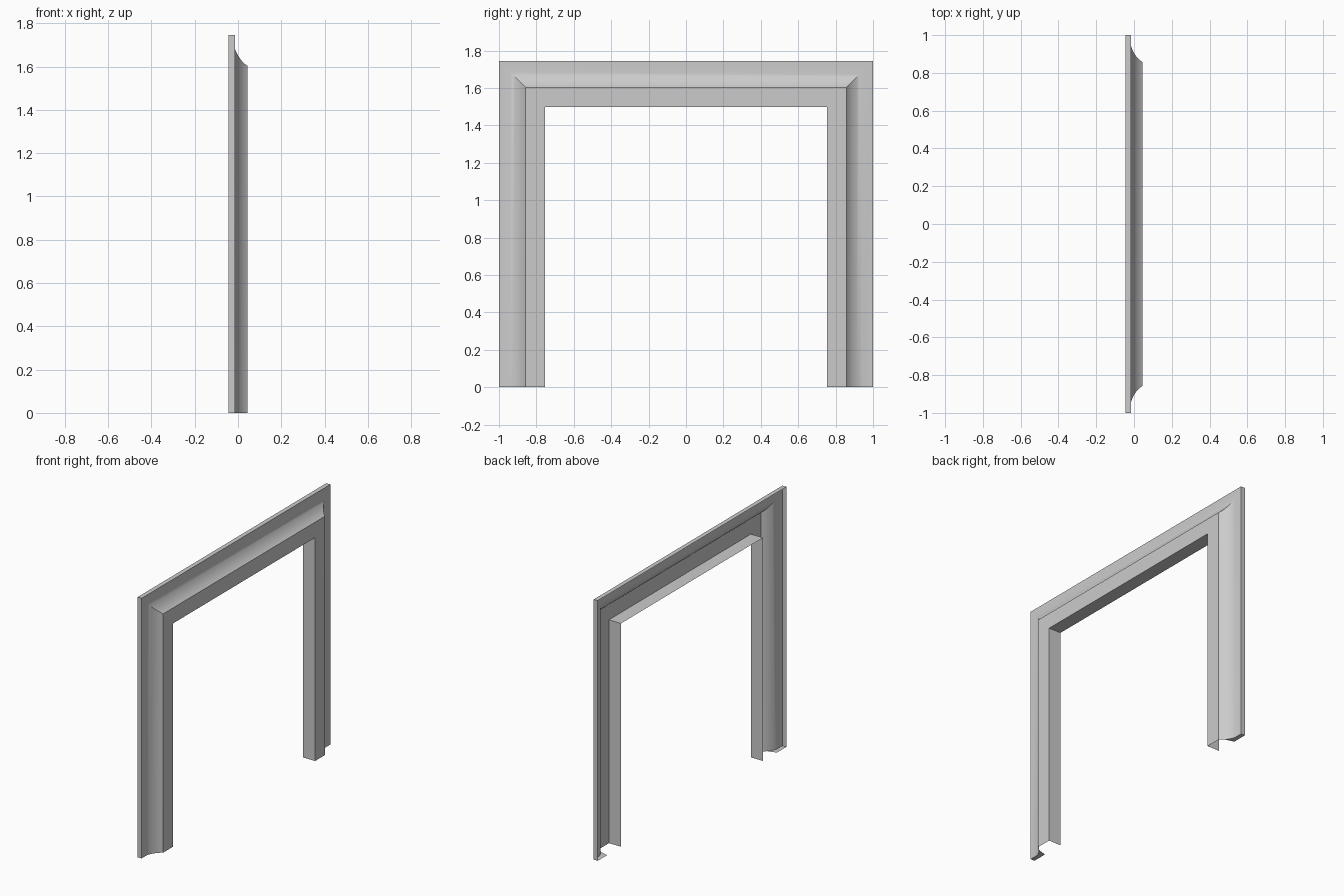
import bpy
import bmesh
import math

cube = bpy.data.objects.get("Cube")
if cube:
    bpy.data.objects.remove(cube, do_unlink=True)

HEIGHT, HALF = 1.745, 1.0
BACK, LIP, FACE = -0.045, -0.015, 0.045

stone = bpy.data.materials.new("light grey")
stone.use_nodes = True
stone.diffuse_color = (0.6, 0.6, 0.6, 1)
stone.node_tree.nodes["Principled BSDF"].inputs["Base Color"].default_value = (0.6, 0.6, 0.6, 1)


def make_object(name, bm):
    mesh = bpy.data.meshes.new(name)
    bm.to_mesh(mesh)
    bm.free()
    mesh.materials.append(stone)
    obj = bpy.data.objects.new(name, mesh)
    bpy.context.collection.objects.link(obj)
    return obj


def cove(steps=8):
    """Concave curve as (inset from the outer edge, depth)."""
    a, c, b = (0.06, LIP), (0.115, 0.003), (0.143, FACE)
    return [tuple((1 - t) ** 2 * p + 2 * t * (1 - t) * q + t * t * r
                  for p, q, r in zip(a, c, b))
            for t in (i / steps for i in range(steps + 1))]


# Moulding section, open at the back: outer lip, cove, front face, inner return
curve = cove()
section = [(0, BACK), (0, LIP)] + curve + [(0.247, FACE), (0.247, BACK)]

# Sweep the section up one jamb, across the lintel and down the other, mitred
bm = bmesh.new()
stations = []
for side, top in ((-1, False), (-1, True), (1, True), (1, False)):
    stations.append([bm.verts.new((x, side * (HALF - d), HEIGHT - d if top else 0))
                     for d, x in section])
for low, high in zip(stations, stations[1:]):
    for i in range(len(section) - 1):
        bm.faces.new((low[i], low[i + 1], high[i + 1], high[i]))
frame = make_object("door_frame_moulding", bm)
bpy.ops.object.select_all(action="DESELECT")
frame.select_set(True)
bpy.context.view_layer.objects.active = frame
bpy.ops.object.shade_smooth_by_angle(angle=math.radians(30))

# Small caps under the outer part of each jamb
cap = [(0, BACK), (0, LIP)] + curve[:6] + [(0.1, BACK)]
for side, name in ((-1, "right_foot_cap"), (1, "left_foot_cap")):
    bm = bmesh.new()
    face = bm.faces.new([bm.verts.new((x, side * (HALF - d), 0)) for d, x in cap])
    face.normal_update()
    if face.normal.z > 0:
        face.normal_flip()
    make_object(name, bm)
